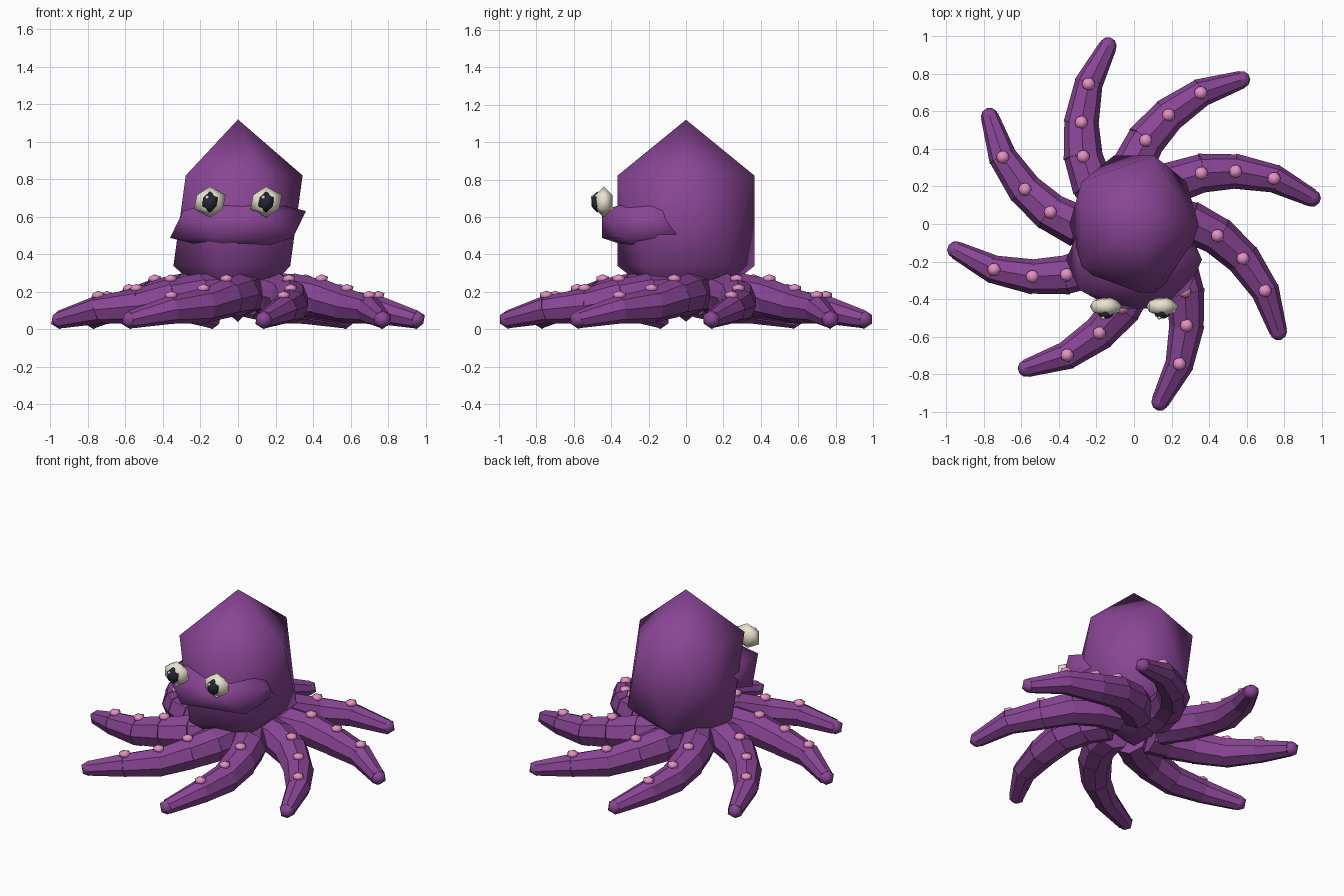
import bpy, math
from mathutils import Vector, Matrix

if "Cube" in bpy.data.objects:
    bpy.data.objects.remove(bpy.data.objects["Cube"])


def material(name, rgb):
    m = bpy.data.materials.new(name)
    m.diffuse_color = (*rgb, 1)
    m.use_nodes = True
    m.node_tree.nodes["Principled BSDF"].inputs["Base Color"].default_value = m.diffuse_color
    return m


PURPLE = material("purple", (0.25, 0.06, 0.30))
PINK = material("pink", (0.78, 0.28, 0.55))
CREAM = material("cream", (0.82, 0.77, 0.62))
DARK = material("dark", (0.02, 0.02, 0.035))


def finish(name, mat, smooth):
    ob = bpy.context.object
    ob.name = name
    ob.data.materials.append(mat)
    for p in ob.data.polygons:
        p.use_smooth = smooth
    return ob


def ball(name, loc, radii, mat, smooth=True):
    bpy.ops.mesh.primitive_ico_sphere_add(subdivisions=1, radius=1, location=loc)
    ob = finish(name, mat, smooth)
    ob.data.transform(Matrix.Diagonal((*radii, 1)))
    return ob


def segment(name, a, b, ra, rb):
    d = b - a
    bpy.ops.mesh.primitive_cone_add(vertices=8, radius1=ra, radius2=rb, depth=d.length,
                                    location=(a + b) / 2,
                                    rotation=d.to_track_quat('Z', 'Y').to_euler())
    return finish(name, PURPLE, False)


# Head and muzzle
ball("head", (0, 0, 0.58), (0.385, 0.43, 0.54), PURPLE)
ball("muzzle", (0, -0.19, 0.56), (0.405, 0.305, 0.16), PURPLE)

# Eyes
for side, x in (("left", -0.15), ("right", 0.15)):
    ball(side + "_eye", (x, -0.44, 0.68), (0.095, 0.054, 0.083), CREAM)
    ball(side + "_pupil", (x, -0.475, 0.68), (0.048, 0.034, 0.056), DARK)
    ball(side + "_eye_glint", (x - 0.015, -0.5, 0.705), (0.012, 0.01, 0.012), CREAM)

# Arm path: radius from centre, angle, height, thickness
PATH = [(0.17, 58, 0.19, 0.115), (0.30, 47, 0.185, 0.113), (0.45, 37, 0.165, 0.105),
        (0.61, 27.4, 0.125, 0.094), (0.785, 18, 0.105, 0.077), (0.96, 8.3, 0.053, 0.05)]

# Eight curling arms with suckers on the joints
for k in range(8):
    pts = []
    for r, deg, z, _ in PATH:
        a = math.radians(deg + 45 * k)
        pts.append(Vector((r * math.cos(a), r * math.sin(a), z)))
    for i in range(5):
        d = (pts[i + 1] - pts[i]).normalized()
        segment(f"arm_{k + 1}_segment_{i + 1}", pts[i] - d * 0.012,
                pts[i + 1] + d * (0.012 if i < 4 else 0),
                PATH[i][3], PATH[i + 1][3] * 0.96)
    ball(f"arm_{k + 1}_tip", pts[5], (0.052,) * 3, PURPLE)
    for i in (2, 3, 4):
        ball(f"arm_{k + 1}_sucker_{i - 1}", pts[i] + Vector((0, 0, PATH[i][3])),
             (0.039, 0.039, 0.024), PINK)
